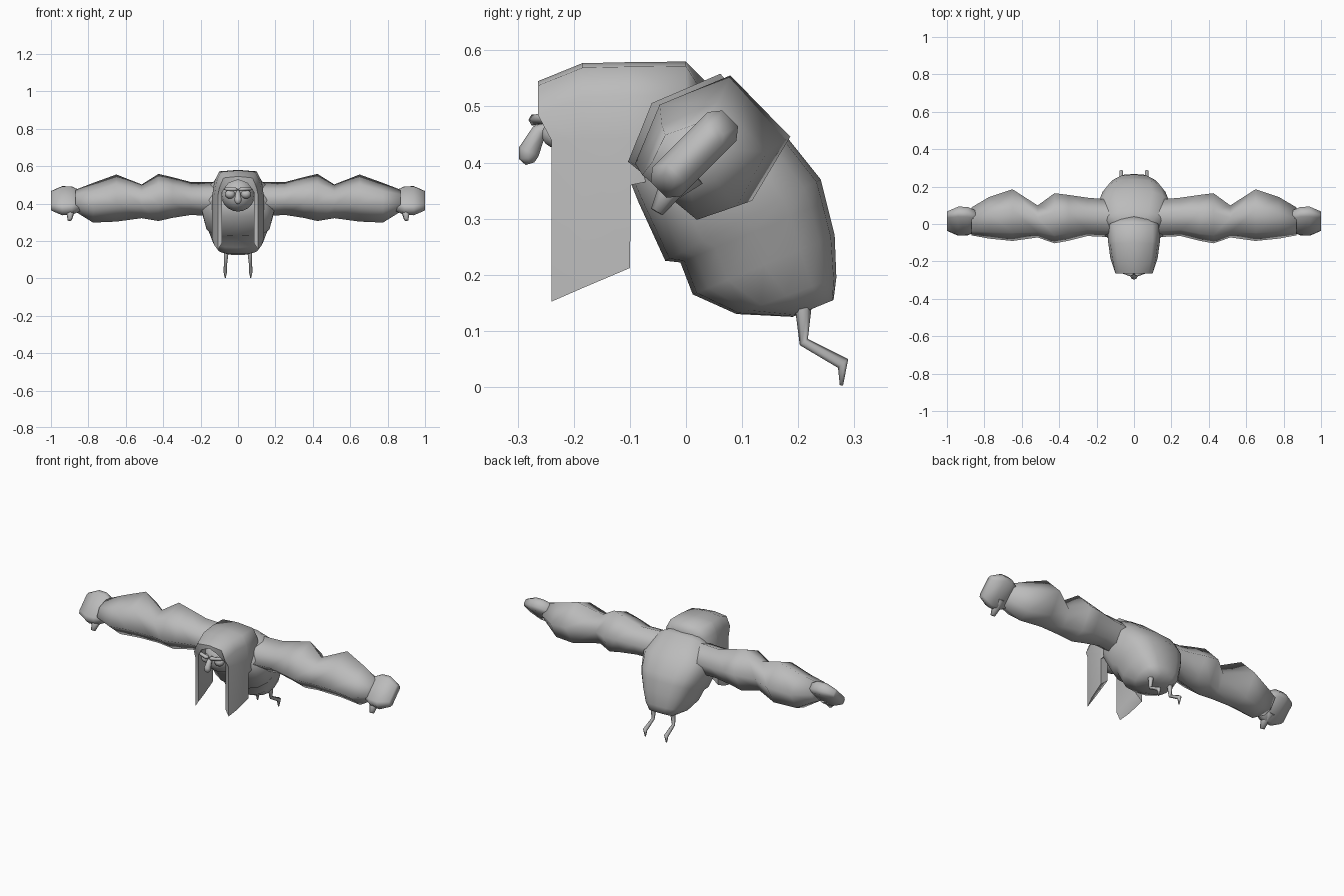
import bpy, bmesh, math
from mathutils import Vector, Matrix

if "Cube" in bpy.data.objects:
    bpy.data.objects.remove(bpy.data.objects["Cube"])

grey = bpy.data.materials.new("plain grey")
grey.diffuse_color = (0.5, 0.5, 0.5, 1)
grey.use_nodes = True
grey.node_tree.nodes["Principled BSDF"].inputs["Base Color"].default_value = grey.diffuse_color


def finish(name, bm, angle=50):
    bmesh.ops.recalc_face_normals(bm, faces=bm.faces)
    me = bpy.data.meshes.new(name)
    bm.to_mesh(me)
    bm.free()
    me.materials.append(grey)
    ob = bpy.data.objects.new(name, me)
    bpy.context.collection.objects.link(ob)
    bpy.ops.object.select_all(action='DESELECT')
    ob.select_set(True)
    bpy.context.view_layer.objects.active = ob
    bpy.ops.object.shade_smooth_by_angle(angle=math.radians(angle))
    return ob


def loft(name, rings, angle=80, arch=False):
    """Skin a list of closed rings and cap both ends (arch: cap as a U-shaped strip)."""
    bm = bmesh.new()
    vr = [[bm.verts.new(p) for p in r] for r in rings]
    n = len(vr[0])
    for a, b in zip(vr, vr[1:]):
        for i in range(n):
            j = (i + 1) % n
            bm.faces.new((a[i], a[j], b[j], b[i]))
    for r in (vr[0], vr[-1]):
        if arch:
            for f in ((0, 1, 7, 8), (1, 2, 6, 7), (2, 3, 6), (3, 4, 5, 6)):
                bm.faces.new([r[i] for i in f])
                bm.faces.new([r[-i % n] for i in f])
        else:
            bmesh.ops.triangulate(bm, faces=[bm.faces.new(r)])
    return finish(name, bm, angle)


def tube(name, pts, radii, n=6):
    """Tapered tube along a path."""
    pts = [Vector(p) for p in pts]
    rings = []
    for i, p in enumerate(pts):
        d = (pts[min(i + 1, len(pts) - 1)] - pts[max(i - 1, 0)]).normalized()
        u = d.cross(Vector((1, 0, 0)) if abs(d.x) < 0.8 else Vector((0, 0, 1))).normalized()
        v = d.cross(u)
        rings.append([p + radii[i] * (u * math.cos(t) + v * math.sin(t))
                      for t in (2 * math.pi * k / n for k in range(n))])
    return loft(name, rings)


def ball(name, c, s, u=16, v=10):
    bm = bmesh.new()
    bmesh.ops.create_uvsphere(bm, u_segments=u, v_segments=v, radius=1,
                              matrix=Matrix.Translation(c) @ Matrix.Diagonal((*s, 1)))
    return finish(name, bm)


def boxy(v, p):
    return math.copysign(abs(v) ** p, v)


# body: rings given by front point, back point and half width
rings = []
for fy, fz, by, bz, w in [
        (-.085, .45, -.01, .54, .09), (-.105, .38, .07, .535, .165),
        (-.085, .33, .18, .445, .203), (-.037, .225, .24, .37, .178),
        (-.01, .222, .25, .33, .165), (.012, .165, .265, .27, .142),
        (.09, .13, .268, .195, .11), (.19, .125, .263, .155, .07)]:
    c, h = Vector((0, (fy + by) / 2, (fz + bz) / 2)), Vector((0, (by - fy) / 2, (bz - fz) / 2))
    rings.append([c + h * boxy(math.cos(t), .7) + Vector((w * boxy(math.sin(t), .75), 0, 0))
                  for t in (2 * math.pi * k / 16 for k in range(16))])
loft("body", rings)

# hair: arches swept front to back, long curtains in front
rings = []
for y, w, top, zb, t in [
        (-.24, .108, .545, .152, .022), (-.185, .126, .577, .176, .04),
        (-.10, .138, .579, .212, .045), (-.098, .138, .579, .36, .045),
        (0, .138, .58, .38, .05), (.025, .10, .54, .42, .05)]:
    half = [(w * .72, top - .008), (w * .92, top - .06), (w, .44), (w, zb),
            (w - t, zb + .036), (w - t, .46), ((w - t) * .6, .508)]
    loop = [(0, top)] + half + [(0, .528)] + [(-x, z) for x, z in reversed(half)]
    rings.append([(x, y - (.024 if z > .48 and y < -.2 else 0) + (.015 if x == 0 and y > .02 else 0), z)
                  for x, z in loop])
loft("hair", rings, 60, arch=True)

# head and face
ball("head", (0, -.15, .447), (.09, .093, .09))
tube("nose", [(0, -.235, .468), (0, -.262, .455), (0, -.28, .42), (0, -.281, .408), (0, -.278, .398)],
     [.008, .014, .019, .017, .008], 8)

# arm cross-section, seen from the side
section = [(-.145, -.03), (-.10, .08), (.03, .135), (.14, .02), (.07, -.10), (-.02, -.13)]
slab = [(-.09, .02), (-.07, .036), (.07, .036), (.09, .02),
        (.09, -.02), (.07, -.036), (-.07, -.036), (-.09, -.02)]
k = math.sqrt(.5)

for s, side in ((1, "left"), (-1, "right")):
    # muscular arm with two bulges
    loft(side + "_arm", [[(s * x, cy + y * sy, cz + z * sz) for y, z in section]
         for x, cy, cz, sy, sz in [
             (.10, .03, .42, .70, .70), (.25, .04, .425, .72, .66),
             (.35, .035, .43, .86, .82), (.425, .033, .43, .94, .95),
             (.515, .015, .41, .60, .68), (.65, .05, .427, .97, .95),
             (.775, .035, .402, .78, .80), (.87, .015, .414, .52, .44)]], 85)
    # flat tilted hand and thumb
    loft(side + "_hand", [[(s * x, .015 + (a * f - b * g) * k, .415 + (a * f + b * g) * k) for a, b in slab]
         for x, f, g in [(.83, .6, .8), (.89, .98, 1), (.94, 1, 1), (1.0, .68, .6)]])
    tube(side + "_thumb", [(s * .90, .01, .385), (s * .897, -.03, .35), (s * .90, -.052, .312)],
         [.03, .022, .012])
    # thin bent leg with a pointed foot
    tube(side + "_leg", [(s * .06, .208, .16), (s * .063, .209, .135), (s * .066, .21, .08),
                         (s * .068, .28, .042), (s * .068, .277, .003)],
         [.018, .014, .009, .012, .003])
    # eye and brow
    ball(side + "_eye", (s * .042, -.232, .45), (.028, .025, .024), 12, 8)
    tube(side + "_brow", [(s * .004, -.265, .475), (s * .015, -.27, .476),
                          (s * .06, -.255, .478), (s * .078, -.238, .478)],
         [.006, .011, .010, .005])
